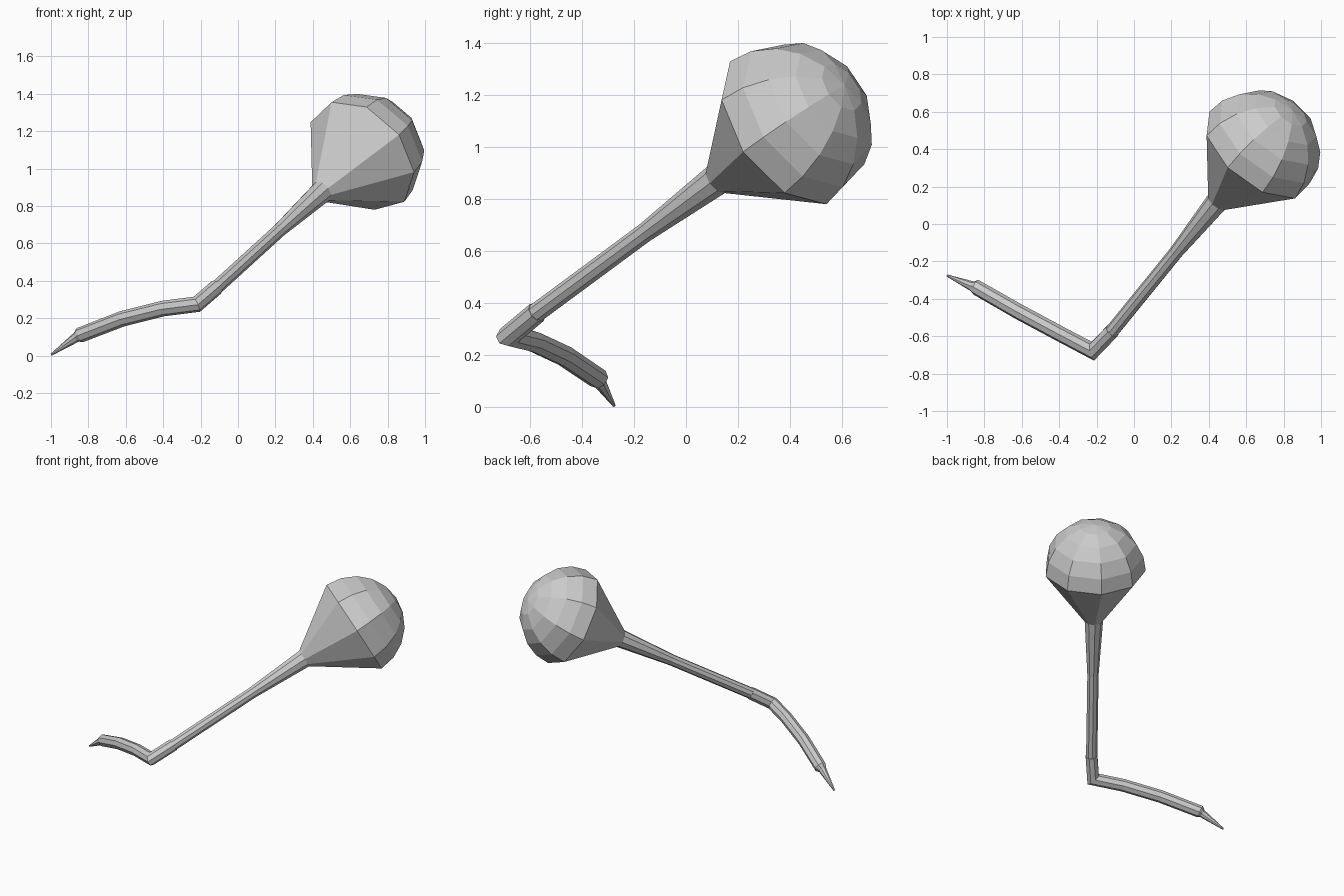
import bpy, bmesh, math
from mathutils import Vector

if "Cube" in bpy.data.objects:
    bpy.data.objects.remove(bpy.data.objects["Cube"])


def sweep(name, points, radii, sides, ref):
    """Flat-sided tube along points with mitred bends; ref sets the first ring corner."""
    pts = [Vector(p) for p in points]
    dirs = [(b - a).normalized() for a, b in zip(pts, pts[1:])]
    bm = bmesh.new()
    d = dirs[0]
    u = Vector(ref)
    u = (u - d * u.dot(d)).normalized()
    rings = []
    for i, (p, r) in enumerate(zip(pts, radii)):
        d_in = dirs[max(i - 1, 0)]
        d_out = dirs[min(i, len(dirs) - 1)]
        plane = (d_in + d_out).normalized()
        v = d_in.cross(u)
        ring = []
        for k in range(sides):
            a = 2 * math.pi * k / sides
            o = (u * math.cos(a) + v * math.sin(a)) * r
            o -= d_in * (o.dot(plane) / d_in.dot(plane))
            ring.append(bm.verts.new(p + o))
        rings.append(ring)
        u = d_in.rotation_difference(d_out) @ u
    for a, b in zip(rings, rings[1:]):
        for k in range(sides):
            n = (k + 1) % sides
            bm.faces.new((a[k], a[n], b[n], b[k]))
    bm.faces.new(rings[0][::-1])
    bm.faces.new(rings[-1])
    bmesh.ops.remove_doubles(bm, verts=bm.verts, dist=0.0005)
    bmesh.ops.recalc_face_normals(bm, faces=bm.faces)
    mesh = bpy.data.meshes.new(name)
    bm.to_mesh(mesh)
    bm.free()
    obj = bpy.data.objects.new(name, mesh)
    bpy.context.collection.objects.link(obj)
    return obj


center = Vector((0.66, 0.383, 1.07))          # middle of the bulb rim
axis = Vector((0.547, 0.673, 0.497)).normalized()
corner = (0.205, -0.24, 0.115)                # direction of one rim corner
R = 0.337

# Bulb with its stem: straight stem, flared neck, cone, then a hemisphere
profile = [(-1.44, 0.038), (-0.80, 0.038), (-0.39, 0.062)]
for i in range(6):
    a = math.radians(18 * i)
    profile.append((R * math.sin(a), R * math.cos(a)))
sweep("bulb_and_stem", [center + axis * s for s, r in profile],
      [r for s, r in profile], 9, corner)

# Bent tube: short piece up to the stem, sharp elbow, curved arm, pointed tip
path = [center + axis * -1.42, (-0.22, -0.68, 0.275), (-0.40, -0.585, 0.252),
        (-0.62, -0.467, 0.197), (-0.845, -0.338, 0.110),
        (-0.865, -0.333, 0.098), (-0.998, -0.276, 0.006)]
sweep("bent_tube", path, [0.042, 0.042, 0.042, 0.042, 0.041, 0.027, 0.006], 8, corner)
